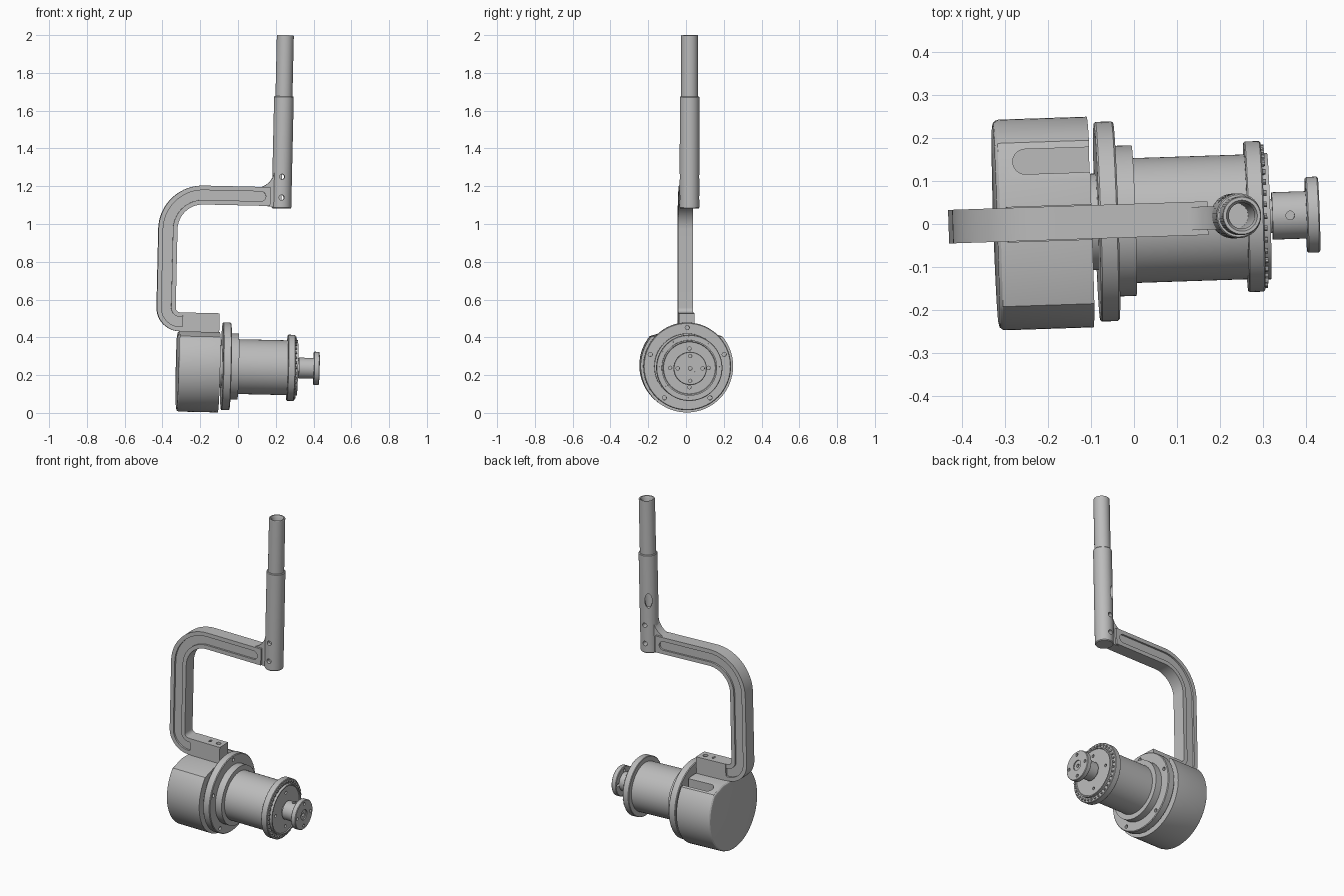
import bpy, bmesh
from math import sin, cos, pi, radians, atan2, sqrt
from mathutils import Matrix, Vector

if "Cube" in bpy.data.objects:
    bpy.data.objects.remove(bpy.data.objects["Cube"])

metal = bpy.data.materials.new("machined grey metal")
metal.use_nodes = True
GREY = (0.5, 0.5, 0.5, 1)
metal.diffuse_color = GREY
metal.node_tree.nodes["Principled BSDF"].inputs["Base Color"].default_value = GREY

# The whole assembly leans slightly about the motor axis
POSE = (Matrix.Translation((0, 0.008, 0.245)) @ Matrix.Rotation(radians(1.9), 4, 'Z')
        @ Matrix.Rotation(radians(1.3), 4, 'Y'))
ALONG_X = Matrix.Rotation(pi / 2, 4, 'Y')
ALONG_Y = Matrix.Rotation(pi / 2, 4, 'X')


def finish(name, bm, local=Matrix()):
    bmesh.ops.recalc_face_normals(bm, faces=bm.faces)
    mesh = bpy.data.meshes.new(name)
    bm.to_mesh(mesh)
    bm.free()
    obj = bpy.data.objects.new(name, mesh)
    bpy.context.collection.objects.link(obj)
    obj.matrix_world = POSE @ local
    mesh.materials.append(metal)
    return obj


def lathe(name, profile, local=Matrix(), sides=64):
    """Spin (radius, height) points about local z."""
    bm = bmesh.new()
    verts = [bm.verts.new((r, 0, h)) for r, h in profile]
    edges = [bm.edges.new(p) for p in zip(verts, verts[1:])]
    bmesh.ops.spin(bm, geom=verts + edges, cent=(0, 0, 0), axis=(0, 0, 1),
                   angle=2 * pi, steps=sides, use_merge=True)
    bmesh.ops.remove_doubles(bm, verts=bm.verts, dist=1e-5)
    return finish(name, bm, local)


def prism(name, outline, lo, hi, axis='Y'):
    """Extrude a 2D outline: (x, z) along y, or (y, z) along x, or (x, y) along z."""
    place = {'Y': lambda a, b, t: (a, t, b), 'X': lambda a, b, t: (t, a, b),
             'Z': lambda a, b, t: (a, b, t)}[axis]
    bm = bmesh.new()
    face = bm.faces.new([bm.verts.new(place(a, b, lo)) for a, b in outline])
    new = bmesh.ops.extrude_face_region(bm, geom=[face])["geom"]
    shift = Vector(place(0, 0, hi - lo))
    bmesh.ops.translate(bm, verts=[v for v in new if isinstance(v, bmesh.types.BMVert)], vec=shift)
    return finish(name, bm)


def add_cyl(bm, r, depth, matrix, sides=20):
    bmesh.ops.create_cone(bm, cap_ends=True, segments=sides, radius1=r, radius2=r,
                          depth=depth, matrix=matrix)


def holes(name, items, turn, sides=20):
    """Cylinders given as (radius, depth, centre), joined in one cutter or part."""
    bm = bmesh.new()
    for r, depth, centre in items:
        add_cyl(bm, r, depth, Matrix.Translation(centre) @ turn, sides)
    return finish(name, bm)


def ring(count, radius, x, r, depth, start=pi / 2):
    return [(r, depth, (x, radius * cos(start + i * 2 * pi / count),
                        radius * sin(start + i * 2 * pi / count))) for i in range(count)]


def cut(obj, *cutters):
    for c in cutters:
        c.hide_render = True
        c.hide_set(True)
        mod = obj.modifiers.new("cut", 'BOOLEAN')
        mod.operation = 'DIFFERENCE'
        mod.solver = 'EXACT'
        mod.object = c
        bpy.context.view_layer.objects.active = obj
        bpy.ops.object.modifier_apply(modifier=mod.name)
        bpy.data.objects.remove(c)


def arc(cx, cz, r, a0, a1, n=14):
    return [(cx + r * cos(radians(a0 + (a1 - a0) * i / n)),
             cz + r * sin(radians(a0 + (a1 - a0) * i / n))) for i in range(n + 1)]


# Motor housing: round with a faceted top
a = atan2(0.155, 0.19)
outline = [(0.245 * cos(t), 0.245 * sin(t)) for t in
           [pi - a + (pi + 2 * a) * i / 56 for i in range(57)]]
outline += [(0.1, 0.18), (-0.1, 0.18)]
housing = prism("motor_housing", outline, -0.322, -0.102, 'X')
bev = housing.modifiers.new("round back edge", 'BEVEL')
bev.limit_method = 'WEIGHT'
bev.width, bev.segments = 0.015, 3
weights = housing.data.attributes.new("bevel_weight_edge", 'FLOAT', 'EDGE')
for e in housing.data.edges:
    if all(housing.data.vertices[v].co.x < -0.32 for v in e.vertices):
        weights.data[e.index].value = 1
bpy.context.view_layer.objects.active = housing
bpy.ops.object.modifier_apply(modifier=bev.name)
slot = arc(-0.252, 0.145, 0.029, 90, 270) + [(-0.08, 0.116), (-0.08, 0.174)]
cut(housing, prism("slot_cutter", slot, 0.115, 0.3, 'Z'))

# Neck, mounting flange and gear barrel
lathe("neck", [(0, -0.12), (0.112, -0.12), (0.112, -0.07), (0, -0.07)], ALONG_X)
barrel = lathe("gear_barrel", [
    (0, -0.086), (0.228, -0.086), (0.232, -0.082), (0.232, -0.045), (0.228, -0.041),
    (0.175, -0.041), (0.175, 0), (0.145, 0), (0.145, 0.26), (0.172, 0.26), (0.175, 0.263),
    (0.175, 0.296), (0.172, 0.299), (0.147, 0.299), (0.147, 0.314), (0.14, 0.314),
    (0.137, 0.309), (0, 0.309)], ALONG_X, 72)
cut(barrel, holes("flange_hole_cutter", ring(5, 0.206, -0.06, 0.011, 0.1), ALONG_X),
    holes("cap_hole_cutter", ring(4, 0.102, 0.31, 0.009, 0.03), ALONG_X))
holes("barrel_bolts", ring(36, 0.160, 0.300, 0.0065, 0.012), ALONG_X, 10)

# Output hub with end disc
hub = lathe("output_hub", [
    (0, 0.3), (0.04, 0.3), (0.04, 0.321), (0.055, 0.321), (0.055, 0.4), (0.085, 0.4),
    (0.088, 0.403), (0.088, 0.427), (0.085, 0.43), (0.03, 0.43), (0.03, 0.424),
    (0.01, 0.424), (0.01, 0.41), (0, 0.41)], ALONG_X)
cut(hub, holes("disc_hole_cutter", ring(4, 0.066, 0.42, 0.009, 0.06), ALONG_X),
    holes("set_screw_cutter", [(0.01, 0.03, (0.362, 0, 0.055))], Matrix()))


# Curved arm: a band around a rounded centre path
def band(half, start, end):
    def side(s):
        return ([(start, 0.23 - s)] + arc(-0.313, 0.305, 0.075 + s, 270, 180)
                + arc(-0.203, 0.719, 0.185 + s, 180, 90, 24) + [(end, 0.904 + s)])
    return side(half) + side(-half)[::-1]


def groove(half, start, end):
    outer = band(half, start, end)
    n = len(outer) // 2
    tip = arc(end, 0.904, half, 90, -90, 10)[1:-1]
    tail = arc(start, 0.23, half, 90, -90, 10)[1:-1]
    return outer[:n] + tip + outer[n:] + tail


arm = prism("curved_arm", band(0.05, -0.2, 0.15), -0.039, 0.039)
for s in (-1, 1):
    near, far = sorted((s * 0.028, s * 0.06))
    cut(arm, prism("groove_cutter", groove(0.026, -0.312, 0.1), near, far))

# Foot block that bolts the arm to the housing
foot = prism("arm_foot", [(-0.3, 0.17), (-0.105, 0.17), (-0.105, 0.28), (-0.3, 0.28)],
             -0.0415, 0.0415)
cut(foot, holes("foot_hole_cutter", [(0.014, 0.06, (x, 0, 0.28)) for x in (-0.2, -0.14)],
                Matrix()))

# Fin joining the arm to the column
fin = [(0.06, 0.86), (0.21, 0.845), (0.21, 1.06)] + arc(0.07, 1.048, 0.1, 0, -90)
prism("column_fin", fin, -0.027, 0.027)

# Column: wide sleeve and narrower open tube
at_column = Matrix.Translation((0.211, 0.003, 0))
column = lathe("column_tube", [
    (0, 0.842), (0.048, 0.842), (0.052, 0.847), (0.052, 1.432), (0.049, 1.436),
    (0.045, 1.436), (0.045, 1.757), (0.043, 1.76), (0.036, 1.76), (0.03, 1.745),
    (0.03, 1.08), (0, 1.08)], at_column, 48)
cut(column, holes("pin_hole_cutter", [(0.014, 0.3, (0.209, 0, z)) for z in (0.9, 1.01)],
                  ALONG_Y))
oval = bmesh.new()
turn = Matrix.Rotation(radians(30), 4, 'Z') @ ALONG_Y
add_cyl(oval, 0.02, 0.06, Matrix.Translation((0.186, 0.046, 1.16))
        @ turn @ Matrix.Diagonal((1, 2.2, 1, 1)), 28)
cut(column, finish("oval_cutter", oval))

# Smooth round surfaces, keep machined edges crisp
for obj in bpy.context.scene.objects:
    if obj.type == 'MESH' and metal.name in obj.data.materials:
        bpy.ops.object.select_all(action='DESELECT')
        obj.select_set(True)
        bpy.context.view_layer.objects.active = obj
        bpy.ops.object.shade_smooth_by_angle(angle=radians(28))
